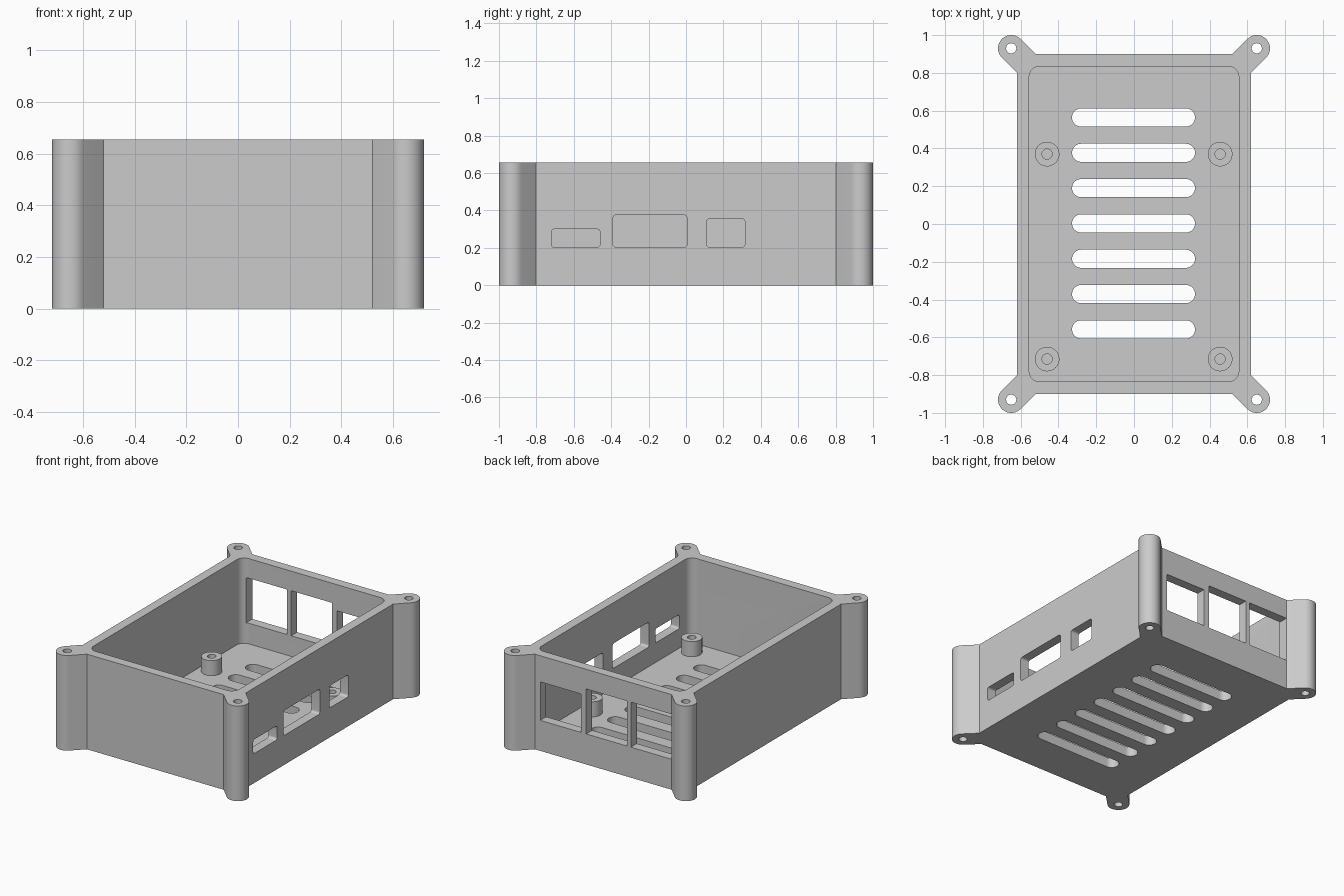
import bpy, math
from mathutils import Vector

if "Cube" in bpy.data.objects:
    bpy.data.objects.remove(bpy.data.objects["Cube"], do_unlink=True)

HEIGHT, FLOOR = 0.655, 0.068
POST_X, POST_Y, POST_R = 0.65, 0.93, 0.07
HOLE_R = 0.027

grey = bpy.data.materials.new("plain grey")
grey.use_nodes = True
grey.diffuse_color = (0.6, 0.6, 0.6, 1)
grey.node_tree.nodes["Principled BSDF"].inputs["Base Color"].default_value = (0.6, 0.6, 0.6, 1)


def rounded_rect(x0, x1, y0, y1, r, steps=8):
    """Outline of a rectangle with rounded corners (r = 0 gives sharp ones)."""
    if r == 0:
        return [(x0, y0), (x1, y0), (x1, y1), (x0, y1)]
    pts = []
    corners = [(x1 - r, y1 - r), (x0 + r, y1 - r), (x0 + r, y0 + r), (x1 - r, y0 + r)]
    for i, (cx, cy) in enumerate(corners):
        for s in range(steps + 1):
            a = math.pi / 2 * (i + s / steps)
            p = (cx + r * math.cos(a), cy + r * math.sin(a))
            if not pts or math.dist(p, pts[-1]) > 1e-5:
                pts.append(p)
    if math.dist(pts[0], pts[-1]) < 1e-5:
        pts.pop()
    return pts


def circle(cx, cy, r, n=40):
    return [(cx + r * math.cos(2 * math.pi * i / n), cy + r * math.sin(2 * math.pi * i / n))
            for i in range(n)]


def capsule(ax, ay, bx, by, r, steps=20):
    """Outline of a rounded bar running from a to b."""
    t = math.atan2(by - ay, bx - ax)
    pts = []
    for cx, cy, start in ((bx, by, t - math.pi / 2), (ax, ay, t + math.pi / 2)):
        for s in range(steps + 1):
            a = start + math.pi * s / steps
            pts.append((cx + r * math.cos(a), cy + r * math.sin(a)))
    return pts


def prism(name, outline, lo, hi, axis="z"):
    """Extrude an outline along an axis: z uses (x, y), x uses (y, z), y uses (x, z)."""
    place = {"z": lambda u, v, w: Vector((u, v, w)),
             "x": lambda u, v, w: Vector((w, u, v)),
             "y": lambda u, v, w: Vector((u, w, v))}[axis]
    n = len(outline)
    verts = [place(u, v, w) for w in (lo, hi) for u, v in outline]
    faces = [list(range(n))[::-1], list(range(n, 2 * n))]
    faces += [[i, (i + 1) % n, n + (i + 1) % n, n + i] for i in range(n)]
    if axis == "y":
        faces = [f[::-1] for f in faces]
    mesh = bpy.data.meshes.new(name)
    mesh.from_pydata(verts, [], faces)
    mesh.materials.append(grey)
    obj = bpy.data.objects.new(name, mesh)
    bpy.context.collection.objects.link(obj)
    return obj


def combine(target, tool, operation):
    """Apply a boolean and discard the tool."""
    mod = target.modifiers.new("cut", "BOOLEAN")
    mod.operation, mod.object, mod.solver = operation, tool, "EXACT"
    bpy.context.view_layer.objects.active = target
    bpy.ops.object.modifier_apply(modifier=mod.name)
    bpy.data.objects.remove(tool, do_unlink=True)


def smooth(obj):
    bpy.ops.object.select_all(action="DESELECT")
    obj.select_set(True)
    bpy.context.view_layer.objects.active = obj
    bpy.ops.object.shade_smooth_by_angle(angle=math.radians(30))


# Outer block with a corner lug at each corner
box = prism("enclosure", rounded_rect(-0.62, 0.62, -0.9, 0.9, 0), 0, HEIGHT)
signs = [(sx, sy) for sx in (-1, 1) for sy in (-1, 1)]
for sx, sy in signs:
    lug = capsule(sx * (POST_X - 0.1), sy * (POST_Y - 0.1), sx * POST_X, sy * POST_Y, POST_R)
    combine(box, prism("lug", lug, 0, HEIGHT), "UNION")

# Open cavity and screw holes
cavity = rounded_rect(-0.555, 0.555, -0.835, 0.835, 0.056)
combine(box, prism("cavity", cavity, FLOOR, 1), "DIFFERENCE")
for sx, sy in signs:
    hole = circle(sx * POST_X, sy * POST_Y, HOLE_R)
    combine(box, prism("screw_hole", hole, -0.1, 1), "DIFFERENCE")

# Floor vents
for i in range(-3, 4):
    y = 0.003 + i * 0.187
    slot = capsule(-0.28, y, 0.275, y, 0.048)
    combine(box, prism("vent", slot, -0.1, 0.1), "DIFFERENCE")

# Side connector openings (y range, top)
for y0, y1, top in ((-0.72, -0.46, 0.3), (-0.39, 0.005, 0.375), (0.11, 0.315, 0.355)):
    port = rounded_rect(y0, y1, 0.203, top, 0.016)
    combine(box, prism("side_port", port, 0.5, 0.7, "x"), "DIFFERENCE")

# Back connector openings (x range, top)
for x0, x1, top in ((0.17, 0.48, 0.475), (-0.18, 0.13, 0.52), (-0.52, -0.21, 0.52)):
    port = rounded_rect(x0, x1, 0.21, top, 0)
    combine(box, prism("back_port", port, 0.8, 1.0, "y"), "DIFFERENCE")
smooth(box)

# Board standoffs with blind screw holes
for side, x in (("right", -0.46), ("left", 0.456)):
    for end, y in (("front", -0.715), ("back", 0.37)):
        peg = prism(f"standoff_{end}_{side}", circle(x, y, 0.065), FLOOR - 0.01, 0.172)
        combine(peg, prism("peg_hole", circle(x, y, HOLE_R), FLOOR, 0.3), "DIFFERENCE")
        smooth(peg)
